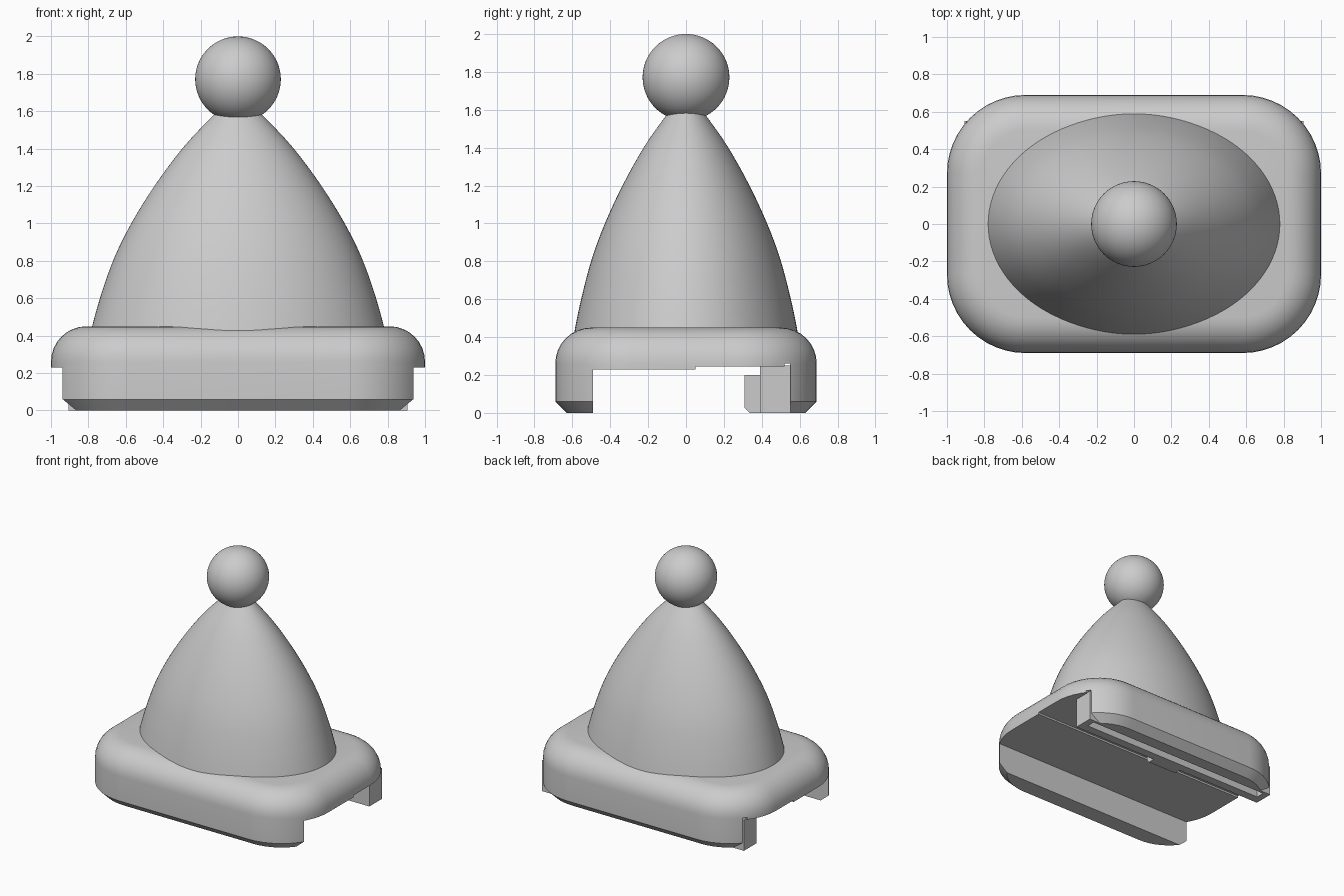
import bpy, bmesh, math

cube = bpy.data.objects.get("Cube")
if cube:
    bpy.data.objects.remove(cube, do_unlink=True)

grey = bpy.data.materials.new("plain grey")
grey.use_nodes = True
colour = (0.6, 0.6, 0.6, 1)
grey.diffuse_color = colour
grey.node_tree.nodes["Principled BSDF"].inputs["Base Color"].default_value = colour


def finish(bm, name):
    """Turn a bmesh into a grey object."""
    bmesh.ops.recalc_face_normals(bm, faces=bm.faces)
    mesh = bpy.data.meshes.new(name)
    bm.to_mesh(mesh)
    bm.free()
    mesh.materials.append(grey)
    obj = bpy.data.objects.new(name, mesh)
    bpy.context.collection.objects.link(obj)
    return obj


def box_bm(x, y, z):
    """Box from (low, high) ranges."""
    bm = bmesh.new()
    bmesh.ops.create_cube(bm, size=1)
    for v in bm.verts:
        v.co = [r[0] if c < 0 else r[1] for c, r in zip(v.co, (x, y, z))]
    return bm


def bevel(bm, test, width, segments):
    edges = [e for e in bm.edges if test(*(v.co for v in e.verts))]
    bmesh.ops.bevel(bm, geom=edges, offset=width, segments=segments,
                    profile=0.5, affect='EDGES')


def cut(obj, x, y, z):
    cutter = finish(box_bm(x, y, z), obj.name + "_cutter")
    cutter.hide_render = True
    mod = obj.modifiers.new("cut", 'BOOLEAN')
    mod.operation = 'DIFFERENCE'
    mod.solver = 'EXACT'
    mod.object = cutter
    bpy.context.view_layer.objects.active = obj
    bpy.ops.object.modifier_apply(modifier=mod.name)
    bpy.data.objects.remove(cutter, do_unlink=True)


def smooth(obj, angle):
    bpy.ops.object.select_all(action='DESELECT')
    obj.select_set(True)
    bpy.context.view_layer.objects.active = obj
    bpy.ops.object.shade_smooth_by_angle(angle=math.radians(angle))


# Base: rounded block with a soft top edge and chamfered foot
top = 0.45
bm = box_bm((-1, 1), (-0.69, 0.69), (0, top))
bevel(bm, lambda a, b: abs(a.z - b.z) > 0.1, 0.42, 12)
bevel(bm, lambda a, b: min(a.z, b.z) > top - 0.001, 0.19, 8)
bevel(bm, lambda a, b: max(a.z, b.z) < 0.001, 0.06, 1)
base = finish(bm, "base")

# Channel running side to side under the base, with a stepped ceiling
for start, ceiling in ((-0.49, 0.23), (0.05, 0.245), (0.52, 0.262)):
    cut(base, (-1.2, 1.2), (start, 0.55), (-0.1, ceiling))
smooth(base, 25)

# Rail along the back wall with a long slot in its underside
rail = finish(box_bm((-0.905, 0.905), (0.39, 0.551), (0, 0.25)), "rail")
cut(rail, (-0.85, 0.85), (0.46, 0.53), (-0.1, 0.2))

# Clip on the middle of the rail
bm = box_bm((-0.13, 0.13), (0.31, 0.4), (0, 0.2))
bevel(bm, lambda a, b: max(a.y, b.y) < 0.32 and max(a.z, b.z) < 0.01, 0.025, 1)
finish(bm, "clip")

# Oval curved cone
profile = [(0.795, 0.38), (0.78, 0.45), (0.732, 0.62), (0.66, 0.82),
           (0.565, 1.01), (0.44, 1.21), (0.29, 1.41), (0.135, 1.575), (0.03, 1.68)]


def curve_point(t):
    """Catmull-Rom point along the profile."""
    i = min(int(t), len(profile) - 2)
    f = t - i
    p = [profile[min(max(i + k, 0), len(profile) - 1)] for k in (-1, 0, 1, 2)]
    return [b + f * (c - a + f * (2*a - 5*b + 4*c - d + f * (3*b - a - 3*c + d))) / 2
            for a, b, c, d in zip(*p)]


sides, steps = 96, 4
bm = bmesh.new()
rings = []
for k in range((len(profile) - 1) * steps + 1):
    r, z = curve_point(k / steps)
    rings.append([bm.verts.new((r * math.cos(a), 0.75 * r * math.sin(a), z))
                  for a in (math.tau * s / sides for s in range(sides))])
for low, high in zip(rings, rings[1:]):
    for s in range(sides):
        n = (s + 1) % sides
        bm.faces.new((low[s], low[n], high[n], high[s]))
bm.faces.new(rings[0])
bm.faces.new(rings[-1])
smooth(finish(bm, "cone"), 35)

# Ball on the tip
bm = bmesh.new()
bmesh.ops.create_uvsphere(bm, u_segments=64, v_segments=32, radius=0.229)
bmesh.ops.translate(bm, verts=bm.verts, vec=(0, 0, 1.771))
smooth(finish(bm, "ball"), 35)
